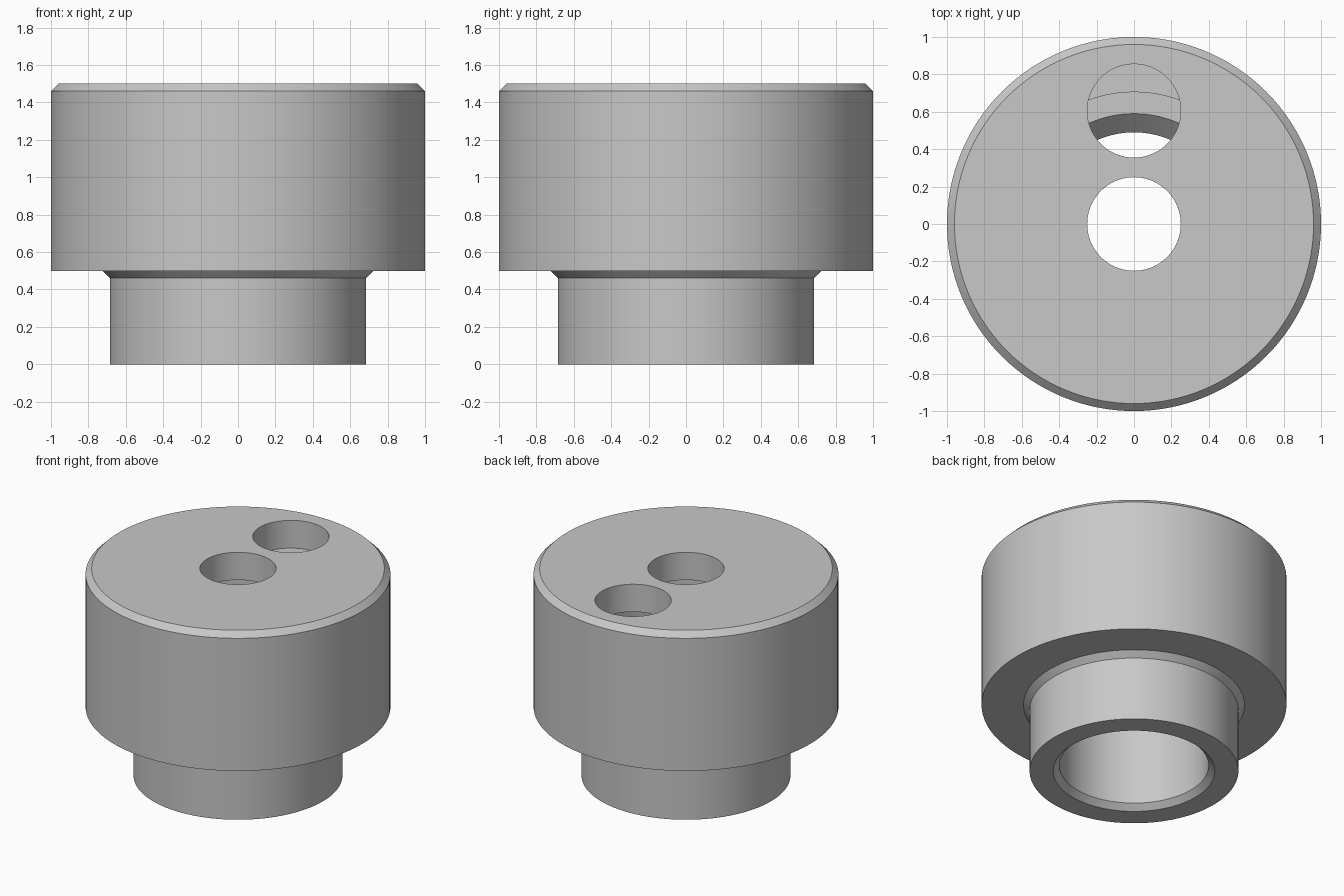
import bpy, bmesh, math

cube = bpy.data.objects.get("Cube")
if cube:
    bpy.data.objects.remove(cube, do_unlink=True)

# Single bare metal colour
metal = bpy.data.materials.new("plain_grey")
metal.use_nodes = True
grey = (0.58, 0.58, 0.58, 1)
metal.diffuse_color = grey
metal.node_tree.nodes["Principled BSDF"].inputs["Base Color"].default_value = grey


def lathe(name, profile, steps=128):
    """Revolve a closed (radius, height) profile around z."""
    bm = bmesh.new()
    verts = [bm.verts.new((r, 0, z)) for r, z in profile]
    edges = [bm.edges.new((v, verts[(i + 1) % len(verts)])) for i, v in enumerate(verts)]
    bmesh.ops.spin(bm, geom=verts + edges, cent=(0, 0, 0), axis=(0, 0, 1),
                   angle=math.tau, steps=steps, use_merge=True)
    bmesh.ops.remove_doubles(bm, verts=bm.verts, dist=1e-5)
    bmesh.ops.recalc_face_normals(bm, faces=bm.faces)
    mesh = bpy.data.meshes.new(name)
    bm.to_mesh(mesh)
    bm.free()
    mesh.materials.append(metal)
    obj = bpy.data.objects.new(name, mesh)
    bpy.context.collection.objects.link(obj)
    return obj


chamfer = 0.04
top, step, plate = 1.5, 0.5, 0.2
neck_r, bore_r, cavity_r, hole_r = 0.685, 0.49, 0.705, 0.25
seat = 0.1

# Hollow stepped body: outside, then centre hole, cavity and lower bore
body = lathe("stepped_housing", [
    (bore_r + chamfer, 0), (neck_r, 0),
    (neck_r, step - chamfer), (neck_r + chamfer, step),
    (1, step), (1, top - chamfer), (1 - chamfer, top),
    (hole_r, top), (hole_r, top - plate),
    (cavity_r, top - plate), (cavity_r, step + plate),
    (bore_r + seat, step + plate), (bore_r, step + plate - seat),
    (bore_r, chamfer),
])

# Offset hole drilled through the top plate, level with the cavity ceiling
bpy.ops.mesh.primitive_cylinder_add(vertices=96, radius=hole_r, depth=0.4,
                                    location=(0, 0.605, top - plate + 0.199))
drill = bpy.context.object
drill.name = "offset_hole_cutter"
drill.data.materials.append(metal)
drill.hide_render = True

bpy.ops.object.select_all(action="DESELECT")
body.select_set(True)
bpy.context.view_layer.objects.active = body
cut = body.modifiers.new("offset_hole", "BOOLEAN")
cut.operation = "DIFFERENCE"
cut.solver = "EXACT"
cut.object = drill
bpy.ops.object.modifier_apply(modifier=cut.name)
bpy.data.objects.remove(drill, do_unlink=True)

body.select_set(True)
bpy.ops.object.shade_smooth_by_angle(angle=math.radians(30))
